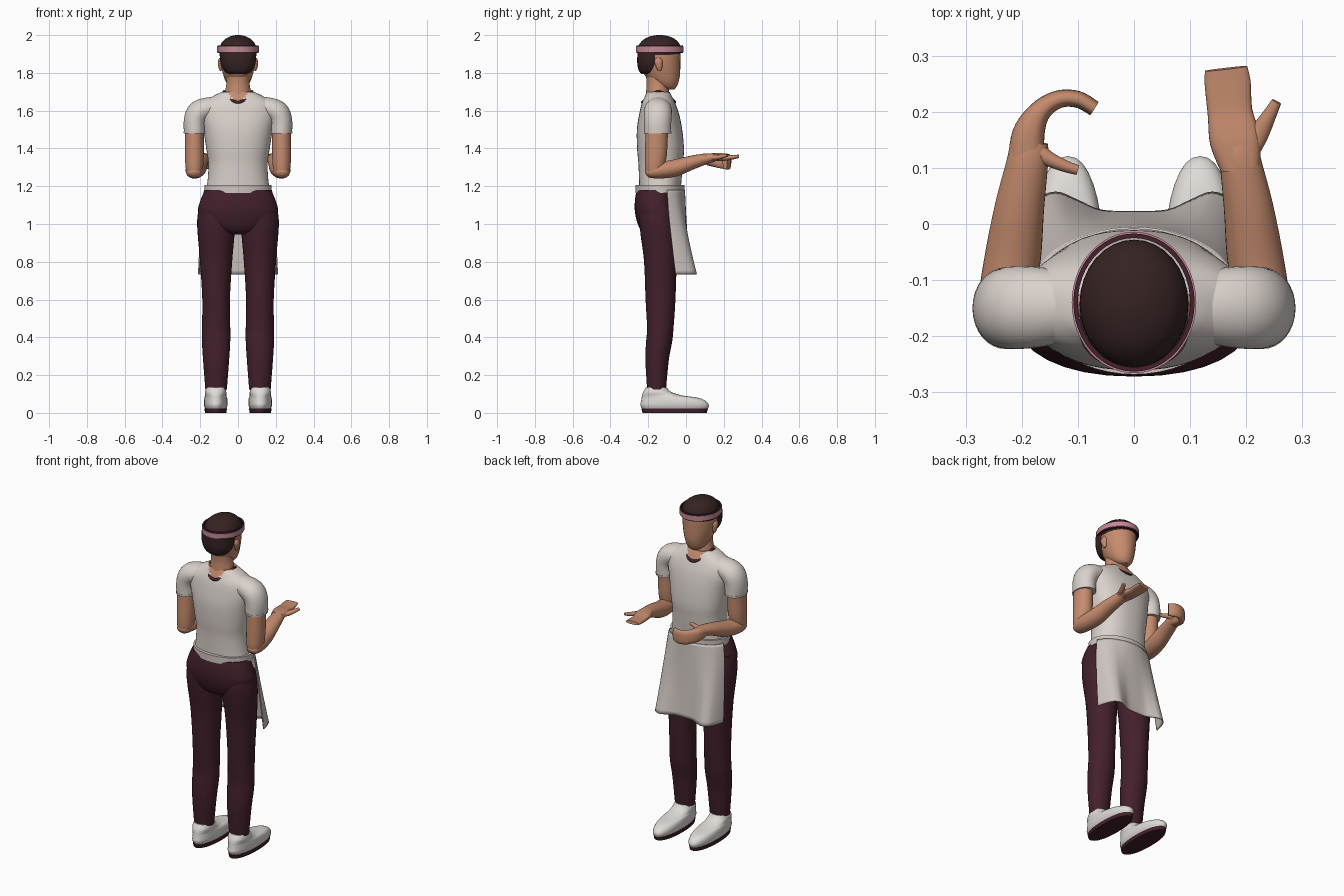
import bpy, bmesh, math
from mathutils import Vector


def material(name, r, g, b):
    m = bpy.data.materials.new(name)
    m.diffuse_color = (r, g, b, 1)
    return m


SHIRT = material("off_white", 0.70, 0.64, 0.60)
APRON = material("warm_white", 0.62, 0.56, 0.53)
SHOE = material("shoe_white", 0.74, 0.71, 0.68)
SKIN = material("skin", 0.56, 0.26, 0.155)
MAROON = material("dark_maroon", 0.055, 0.014, 0.025)
HAIR = material("dark_brown", 0.036, 0.016, 0.016)
PINK = material("dusty_pink", 0.55, 0.25, 0.30)


def finish(name, bm, mats, rule=None):
    bmesh.ops.recalc_face_normals(bm, faces=bm.faces)
    for f in bm.faces:
        f.smooth = True
        if rule and rule(f.calc_center_median()):
            f.material_index = 1
    me = bpy.data.meshes.new(name)
    bm.to_mesh(me)
    bm.free()
    me.set_sharp_from_angle(angle=math.radians(40))
    for m in mats:
        me.materials.append(m)
    ob = bpy.data.objects.new(name, me)
    bpy.context.collection.objects.link(ob)
    return ob


def smooth_rows(rows, steps):
    """Catmull-Rom curve through rows of numbers."""
    out = []
    n = len(rows)
    for i in range(n - 1):
        a, b, c, d = rows[max(i - 1, 0)], rows[i], rows[i + 1], rows[min(i + 2, n - 1)]
        for k in range(steps):
            t = k / steps
            out.append([q + 0.5 * t * (r - p + t * (2 * p - 5 * q + 4 * r - s + t * (3 * (q - r) + s - p)))
                        for p, q, r, s in zip(a, b, c, d)])
    return out + [list(rows[-1])]


def loft(name, rings, mats, hint=(1, 0, 0), axis=None, power=2.0, sides=32, steps=5, rule=None):
    """Skin of oval rings (x, y, z, half width, half depth)."""
    rows = smooth_rows(rings, steps)
    pts = [Vector(r[:3]) for r in rows]
    bm = bmesh.new()
    loops = []
    for i, r in enumerate(rows):
        t = Vector(axis) if axis else (pts[min(i + 1, len(pts) - 1)] - pts[max(i - 1, 0)]).normalized()
        u = Vector(hint)
        u = (u - t * u.dot(t)).normalized()
        v = t.cross(u)
        loop = []
        for k in range(sides):
            a = 2 * math.pi * k / sides
            c, s = math.cos(a), math.sin(a)
            c = math.copysign(abs(c) ** (2 / power), c)
            s = math.copysign(abs(s) ** (2 / power), s)
            loop.append(bm.verts.new(pts[i] + u * c * r[3] + v * s * r[4]))
        loops.append(loop)
    for a, b in zip(loops, loops[1:]):
        for k in range(sides):
            j = (k + 1) % sides
            bm.faces.new((a[k], a[j], b[j], b[k]))
    bm.faces.new(loops[0][::-1])
    bm.faces.new(loops[-1])
    return finish(name, bm, mats, rule)


def stack(name, rings, mats, x=0, **kw):
    """Upright loft from (z, y centre, half width, half depth)."""
    return loft(name, [(x, cy, z, rx, ry) for z, cy, rx, ry in rings], mats, axis=(0, 0, 1), **kw)


def hoop(name, cy, z0, z1, rx, ry, thick, mat):
    """Flat oval band."""
    bm = bmesh.new()
    n = 48
    loops = []
    for off, z in ((0, z0), (0, z1), (-thick, z1), (-thick, z0)):
        loops.append([bm.verts.new(((rx + off) * math.cos(2 * math.pi * k / n),
                                    cy + (ry + off) * math.sin(2 * math.pi * k / n), z)) for k in range(n)])
    for i in range(4):
        a, b = loops[i], loops[(i + 1) % 4]
        for k in range(n):
            j = (k + 1) % n
            bm.faces.new((a[k], a[j], b[j], b[k]))
    return finish(name, bm, [mat])


# head, neck, ears
stack("head", [(1.713, -.09, .025, .03), (1.725, -.098, .045, .047), (1.75, -.11, .063, .07),
               (1.79, -.126, .078, .094), (1.85, -.138, .092, .108), (1.92, -.14, .094, .108),
               (1.97, -.14, .07, .08)], [SKIN])
stack("neck", [(1.62, -.147, .075, .07), (1.7, -.15, .068, .061), (1.75, -.152, .061, .057),
               (1.82, -.158, .062, .058)], [SKIN])
for s in (-1, 1):
    stack("ear", [(1.81, -.14, .004, .008), (1.83, -.142, .012, .016), (1.86, -.146, .015, .022),
                  (1.88, -.146, .006, .012)], [SKIN], x=s * .092, sides=12)

# hair and headband
stack("hair_top", [(1.895, -.143, .097, .113), (1.94, -.141, .095, .112), (1.97, -.14, .078, .092),
                   (1.988, -.14, .053, .064), (1.997, -.14, .028, .034), (2.0, -.14, .008, .01)], [HAIR])
stack("hair_back", [(1.795, -.195, .05, .04), (1.81, -.192, .072, .057), (1.85, -.188, .092, .07),
                    (1.91, -.185, .098, .072)], [HAIR], power=2.3)
hoop("headband", -.14, 1.905, 1.945, .108, .123, .008, MAROON)
hoop("headband_stripe", -.14, 1.911, 1.939, .111, .126, .004, PINK)

# shirt body, bare skin inside the neckline
stack("shirt", [(1.18, -.138, .168, .11), (1.24, -.136, .16, .113), (1.32, -.134, .157, .118),
                (1.4, -.135, .168, .124), (1.5, -.14, .184, .12), (1.58, -.142, .2, .106),
                (1.635, -.145, .19, .09), (1.675, -.146, .135, .072), (1.7, -.147, .085, .06)],
      [SHIRT, SKIN], power=2.3, steps=8, sides=48,
      rule=lambda c: c.z > 1.6 and (c.x / .07) ** 2 + ((c.y + .145) / .085) ** 2 < 1)

# collar piping that dips at the chest and the back
collar = []
for k in range(25):
    a = 2 * math.pi * k / 24
    collar.append((.074 * math.cos(a), -.145 + .084 * math.sin(a), 1.70 - .055 * abs(math.sin(a)) ** 1.5, .009, .009))
loft("collar", collar, [MAROON], hint=(0, 0, 1), sides=10, steps=2)

# sleeves, arms and forearms
for s in (-1, 1):
    loft("sleeve", [(s * .09, -.148, 1.625, .055, .05), (s * .16, -.148, 1.612, .07, .058),
                    (s * .207, -.149, 1.59, .074, .063), (s * .227, -.15, 1.545, .072, .06),
                    (s * .229, -.15, 1.48, .071, .057)], [SHIRT], hint=(0, 1, 0))
    stack("sleeve_cuff", [(1.478, -.15, .058, .072), (1.49, -.15, .059, .073)], [SHIRT], x=s * .229)
    stack("upper_arm", [(1.56, -.15, .05, .06), (1.45, -.156, .05, .059), (1.36, -.16, .05, .058),
                        (1.29, -.167, .045, .05), (1.255, -.17, .033, .036), (1.243, -.172, .012, .014)],
          [SKIN], x=s * .231)
    loft("forearm", [(s * .232, -.213, 1.265, .012, .01), (s * .232, -.2, 1.27, .033, .025),
                     (s * .23, -.15, 1.282, .048, .042), (s * .216, -.06, 1.296, .05, .045),
                     (s * .204, .03, 1.325, .044, .037), (s * .19, .11, 1.346, .037, .028),
                     (s * .187, .145, 1.35, .034, .022)], [SKIN])

# open hand, palm up
loft("open_hand", [(.19, .1, 1.348, .036, .024), (.18, .15, 1.352, .045, .02), (.171, .2, 1.35, .04, .016),
                   (.167, .25, 1.354, .041, .012), (.164, .277, 1.358, .038, .009)], [SKIN], power=2.6)
loft("open_thumb", [(.2, .12, 1.35, .018, .014), (.222, .16, 1.352, .018, .013),
                    (.24, .192, 1.358, .013, .011), (.254, .218, 1.364, .009, .008)], [SKIN], sides=14)

# curled hand
loft("curled_hand", [(-.192, .11, 1.342, .03, .032), (-.188, .16, 1.338, .038, .029),
                     (-.168, .2, 1.333, .041, .02), (-.135, .222, 1.33, .041, .016),
                     (-.1, .222, 1.328, .04, .015), (-.071, .206, 1.327, .037, .014)],
     [SKIN], hint=(0, 0, 1), power=2.6)
loft("curled_thumb", [(-.185, .14, 1.352, .016, .018), (-.155, .118, 1.355, .014, .014),
                      (-.125, .104, 1.355, .012, .011), (-.1, .096, 1.355, .01, .009)], [SKIN],
     hint=(0, 0, 1), sides=14)

# trousers
stack("trouser_seat", [(1.18, -.163, .175, .098), (1.13, -.164, .197, .106), (1.07, -.163, .212, .108),
                       (1.01, -.157, .19, .102), (.965, -.152, .13, .085), (.945, -.15, .06, .05)],
      [MAROON], power=2.2)
for s in (-1, 1):
    stack("trouser_leg", [(1.1, -.155, .09, .09), (1.02, -.152, .1, .095), (.94, -.146, .097, .094),
                          (.8, -.136, .085, .086), (.6, -.135, .073, .079), (.45, -.136, .075, .07),
                          (.38, -.142, .075, .069), (.28, -.153, .069, .062), (.125, -.156, .057, .05)],
          [MAROON], x=s * .116)
    # shoes
    stack("shoe", [(.018, -.058, .054, .172), (.04, -.06, .062, .181), (.062, -.066, .063, .172),
                   (.08, -.085, .06, .15), (.092, -.125, .056, .108), (.11, -.152, .056, .075),
                   (.135, -.157, .05, .055)], [SHOE], x=s * .118, power=2.2)
    stack("shoe_sole", [(0, -.06, .057, .17), (.022, -.06, .059, .176)], [MAROON], x=s * .118, power=2.2)

# apron waistband and flared front panel
hoop("apron_waistband", -.138, 1.165, 1.206, .178, .13, .03, APRON)
top = [(0, -.008), (.045, -.012), (.08, -.022), (.115, -.036), (.145, -.056), (.165, -.08), (.176, -.1)]
low = [(0, .02), (.06, .023), (.1, .04), (.14, .055), (.175, .038), (.196, -.005), (.209, -.055)]


def whole(half):
    return smooth_rows([(-x, y) for x, y in half[:0:-1]] + half, 4)


bm = bmesh.new()
rows = []
N = 30
for i in range(N + 1):
    v = i / N * .985 if i < N else 1
    rows.append([bm.verts.new((a[0] + (b[0] - a[0]) * v ** .6, a[1] + (b[1] - a[1]) * v ** 1.25, 1.18 - .446 * v))
                 for a, b in zip(whole(top), whole(low))])
for a, b in zip(rows, rows[1:]):
    for k in range(len(a) - 1):
        bm.faces.new((a[k], a[k + 1], b[k + 1], b[k]))
panel = finish("apron_panel", bm, [APRON, MAROON], rule=lambda c: c.z < .7405)
mod = panel.modifiers.new("thickness", 'SOLIDIFY')
mod.thickness = .006
mod.offset = 0
